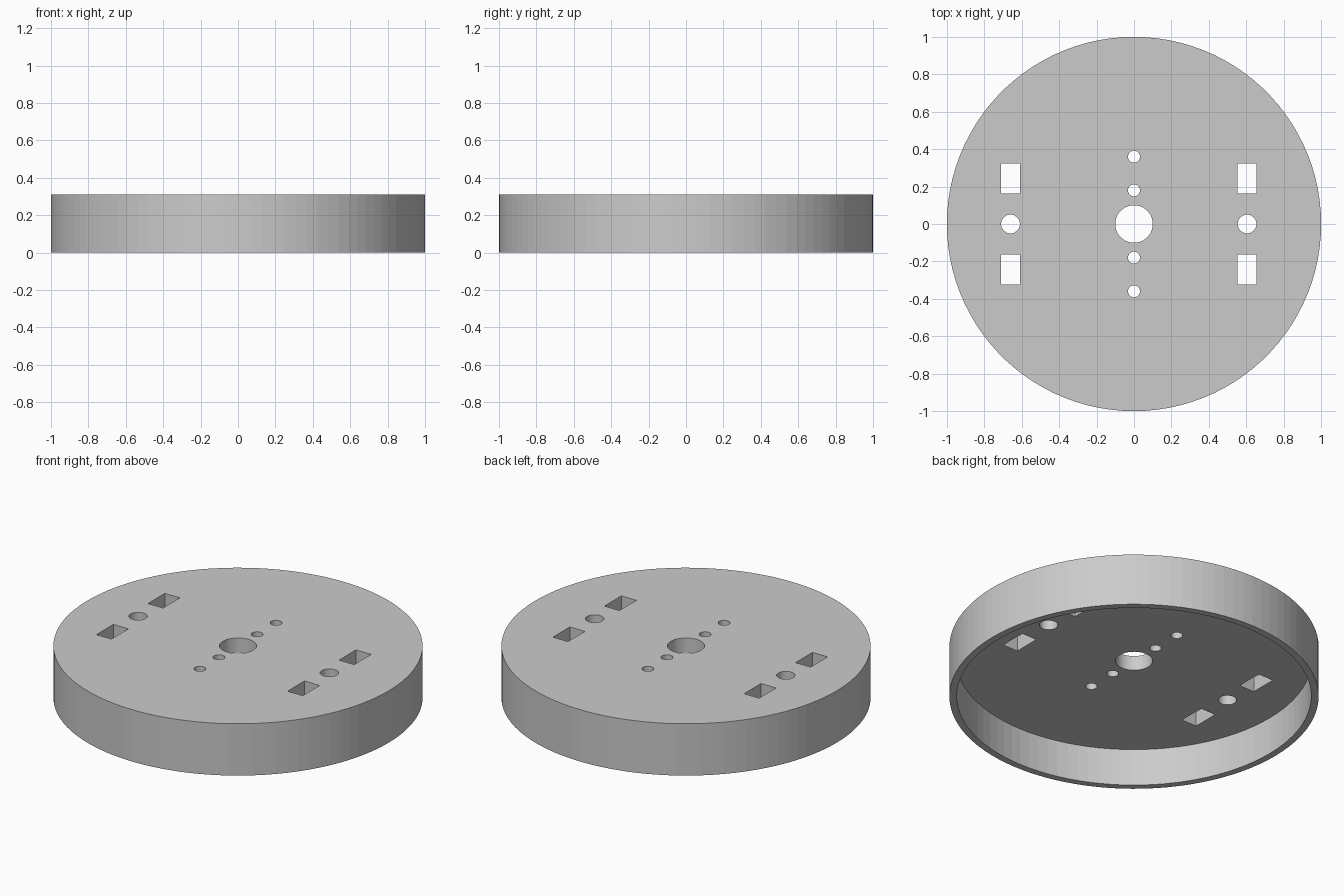
import bpy

HEIGHT, CAP_UNDERSIDE = 0.31, 0.222
RADIUS, INNER_RADIUS = 1.0, 0.96

if "Cube" in bpy.data.objects:
    bpy.data.objects.remove(bpy.data.objects["Cube"], do_unlink=True)

# Single plain grey
grey = bpy.data.materials.new("light_grey")
grey.use_nodes = True
colour = (0.6, 0.6, 0.6, 1)
grey.diffuse_color = colour
grey.node_tree.nodes["Principled BSDF"].inputs["Base Color"].default_value = colour


def cylinder(name, radius, z0, z1, x=0, y=0, sides=48):
    bpy.ops.mesh.primitive_cylinder_add(
        vertices=sides, radius=radius, depth=z1 - z0, location=(x, y, (z0 + z1) / 2))
    obj = bpy.context.object
    obj.name = name
    obj.data.materials.append(grey)
    return obj


def box(name, x, y, width, length):
    bpy.ops.mesh.primitive_cube_add(size=1, location=(x, y, HEIGHT / 2))
    obj = bpy.context.object
    obj.name = name
    obj.scale = (width, length, 1)
    bpy.ops.object.transform_apply(location=False, rotation=False, scale=True)
    obj.data.materials.append(grey)
    return obj


# Round cap, open underneath
cap = cylinder("round_cap", RADIUS, 0, HEIGHT, sides=100)
cutters = [cylinder("hollow_cutter", INNER_RADIUS, -0.1, CAP_UNDERSIDE, sides=100)]

# Central bore and the row of small holes in front of and behind it
cutters.append(cylinder("bore_cutter", 0.1, -0.2, 0.5))
for y in (-0.36, -0.18, 0.18, 0.36):
    cutters.append(cylinder("small_hole_cutter", 0.032, -0.2, 0.5, y=y))

# Each side has a round hole between two rectangular slots
for x in (-0.66, 0.604):
    cutters.append(cylinder("side_hole_cutter", 0.05, -0.2, 0.5, x=x))
    for y in (-0.243, 0.243):
        cutters.append(box("slot_cutter", x, y, 0.1, 0.16))

# Cut every opening, then discard the cutters
bpy.ops.object.select_all(action="DESELECT")
bpy.context.view_layer.objects.active = cap
cap.select_set(True)
for cutter in cutters:
    cutter.hide_render = True
    cut = cap.modifiers.new("cut", "BOOLEAN")
    cut.operation = "DIFFERENCE"
    cut.solver = "EXACT"
    cut.object = cutter
    bpy.ops.object.modifier_apply(modifier=cut.name)
    bpy.data.objects.remove(cutter, do_unlink=True)
